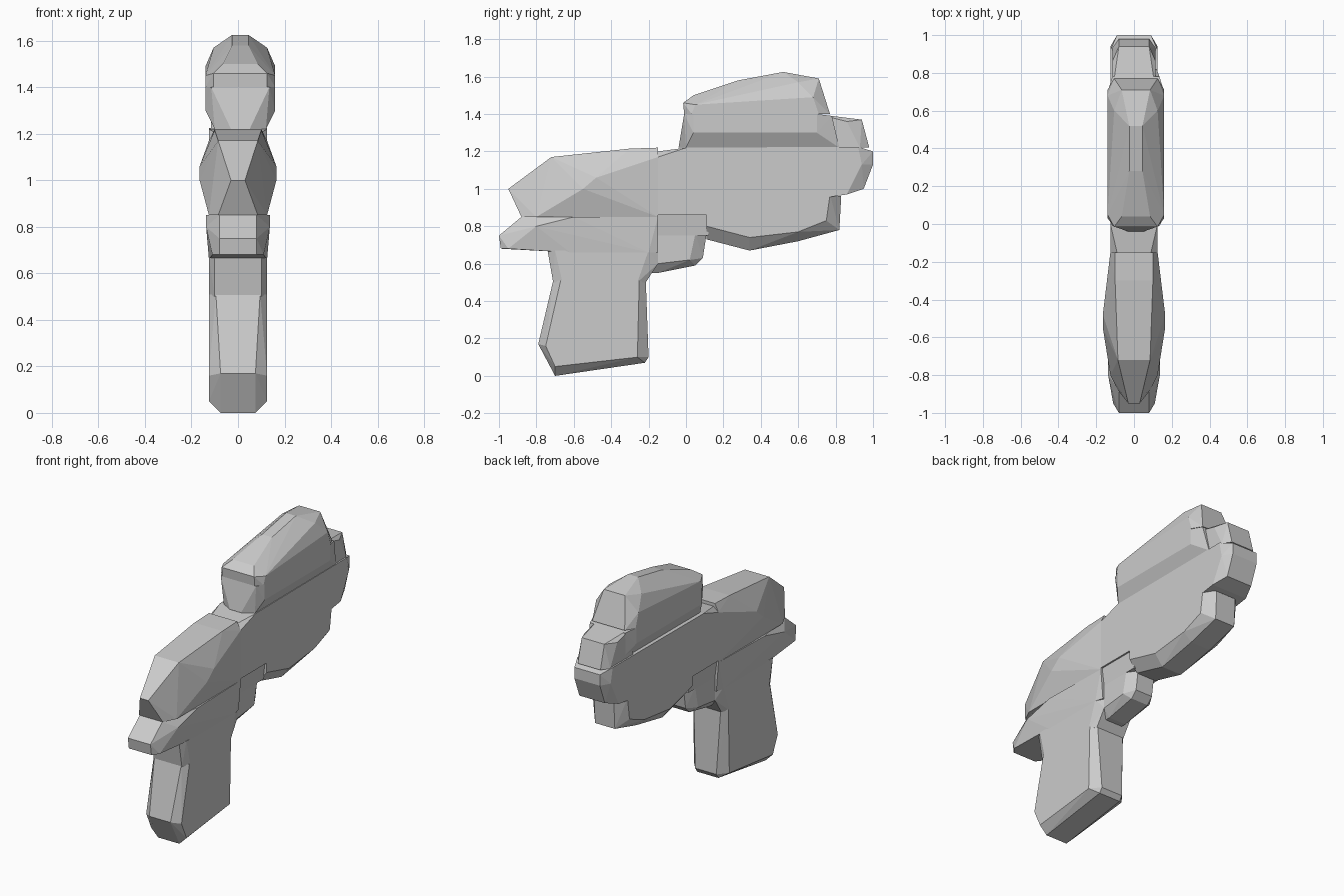
import bpy
import bmesh

# Remove the default cube
default_cube = bpy.data.objects.get("Cube")
if default_cube:
    bpy.data.objects.remove(default_cube, do_unlink=True)

# Single matte grey used on every part
grey = bpy.data.materials.new("plain grey")
grey.use_nodes = True
grey_colour = (.6, .6, .6, 1)
grey.diffuse_color = grey_colour
grey.node_tree.nodes["Principled BSDF"].inputs["Base Color"].default_value = grey_colour


def faceted_part(name, *layers, shift=0):
    """Wrap a convex faceted shell around mirrored side profiles.

    Each layer is a half width followed by the (y, z) points lying at it.
    """
    bm = bmesh.new()
    for half_width, *profile in layers:
        for y, z in profile:
            for side in (-half_width, half_width):
                bm.verts.new((side + shift, y, z))
    bmesh.ops.remove_doubles(bm, verts=bm.verts, dist=.001)
    hull = bmesh.ops.convex_hull(bm, input=bm.verts)
    # Drop points that ended up inside the shell
    loose = [v for v in bm.verts if not v.link_faces]
    bmesh.ops.delete(bm, geom=loose, context="VERTS")
    bmesh.ops.recalc_face_normals(bm, faces=bm.faces)
    mesh = bpy.data.meshes.new(name)
    bm.to_mesh(mesh)
    bm.free()
    mesh.materials.append(grey)
    part = bpy.data.objects.new(name, mesh)
    bpy.context.collection.objects.link(part)
    return part


# Bulging front housing
faceted_part(
    "front_housing",
    (.03, (-.95, 1)),
    (.085, (-.72, 1.17), (-.88, .85)),
    (.1, (-.15, 1.22), (-.3, 1.215)),
    (.125, (-.15, .85), (-.15, 1.17), (-.8, .85)),
    (.165, (-.55, 1), (-.48, 1.06)),
)

# Ledge that juts out under the front housing
faceted_part(
    "front_ledge",
    (.08, (-1, .75), (-.99, .68), (-.88, .85)),
    (.11, (-.95, .68), (-.15, .66)),
    (.125, (-.62, .66), (-.15, .85), (-.2, .66)),
    (.137, (-.8, .8), (-.6, .85)),
)

# Handle with its short neck
faceted_part(
    "handle_neck",
    (.1, (-.74, .67), (-.71, .5), (-.215, .5), (-.15, .6), (-.15, .67)),
    (.125, (-.7, .67), (-.66, .5), (-.26, .5), (-.2, .67)),
)
faceted_part(
    "handle",
    (.075, (-.79, .17), (-.7, 0), (-.22, .07), (-.2, .1)),
    (.095, (-.71, .51), (-.215, .51)),
    (.125, (-.67, .51), (-.75, .16), (-.7, .05), (-.26, .1), (-.25, .51)),
)

# Trigger and the block it hangs from
faceted_part(
    "trigger",
    (.06, (-.15, .55), (.05, .59), (.09, .63), (.11, .76), (-.2, .55)),
    (.1, (-.15, .6), (.02, .62), (.05, .76), (-.15, .76)),
)
faceted_part(
    "trigger_mount",
    (.1, (-.16, .75), (.12, .75)),
    (.12, (-.16, .9), (.12, .9)),
)

# Main body, running back from the housing
faceted_part(
    "main_body",
    (.09, (1, 1.2), (1, 1.13), (.95, 1), (-.15, 1.2)),
    (.125, (-.15, 1.17), (0, 1.22), (.92, 1.225), (.94, 1.13),
     (.86, .97), (-.15, .86), (.12, .86)),
)
faceted_part(
    "lower_body",
    (.07, (.82, .78), (.6, .72), (.34, .67), (.11, .73), (.83, .96)),
    (.125, (.11, .8), (.34, .74), (.6, .77), (.75, .83), (.77, .97), (.11, 1)),
)

# Tapered tail joining the body to the covers
faceted_part(
    "tail_cap",
    (.08, (.94, 1.37), (.98, 1.22)),
    (.115, (.7, 1.4), (.86, 1.36), (.93, 1.22), (.7, 1.22)),
)

# Raised lower and upper covers
faceted_part(
    "lower_cover",
    (.04, (-.04, 1.22)),
    (.11, (0, 1.22), (.82, 1.22)),
    (.125, (-.01, 1.4), (.78, 1.39)),
    (.15, (.04, 1.3), (.04, 1.4), (.7, 1.4), (.7, 1.3)),
    shift=.01,
)
faceted_part(
    "upper_cover",
    (.035, (.28, 1.58), (.52, 1.625)),
    (.075, (.71, 1.59), (.04, 1.5)),
    (.115, (-.015, 1.46), (-.01, 1.4), (.77, 1.4), (.6, 1.57)),
    (.15, (.03, 1.4), (.05, 1.45), (.71, 1.4), (.68, 1.49)),
    shift=.01,
)
